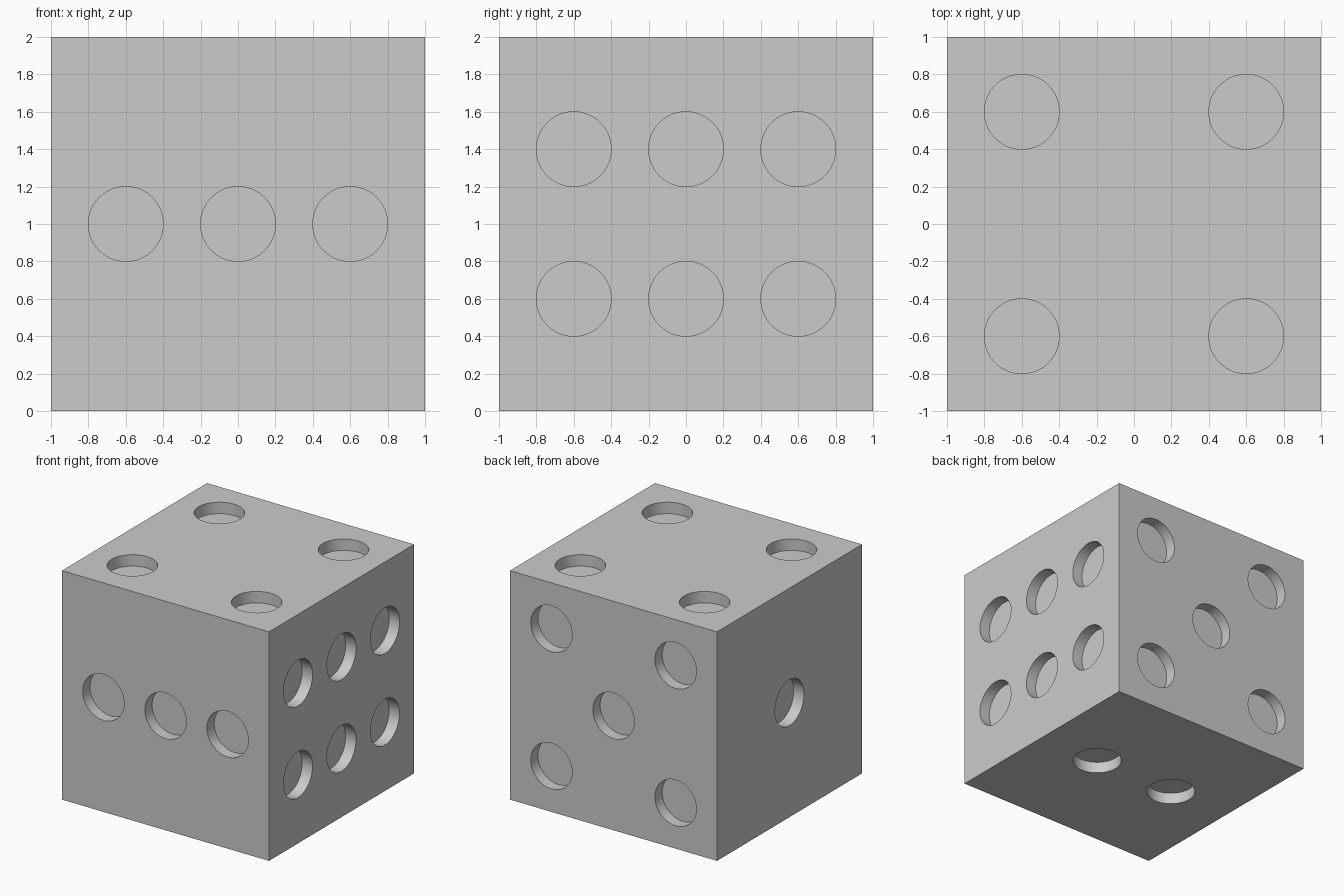
import bpy
import bmesh
from mathutils import Matrix, Vector

HALF, RADIUS, DEPTH, STEP = 1.0, 0.2, 0.1, 0.6

default = bpy.data.objects.get("Cube")
if default:
    bpy.data.objects.remove(default, do_unlink=True)

# Single plain colour
grey = bpy.data.materials.new("light_grey")
grey.use_nodes = True
colour = (0.6, 0.6, 0.6, 1.0)
grey.diffuse_color = colour
grey.node_tree.nodes["Principled BSDF"].inputs["Base Color"].default_value = colour


def add_object(name, bm):
    mesh = bpy.data.meshes.new(name)
    bm.to_mesh(mesh)
    bm.free()
    mesh.materials.append(grey)
    obj = bpy.data.objects.new(name, mesh)
    bpy.context.collection.objects.link(obj)
    return obj


# Die body standing on the ground
bm = bmesh.new()
bmesh.ops.create_cube(bm, size=2 * HALF, matrix=Matrix.Translation((0, 0, HALF)))
body = add_object("die_body", bm)

# Spot centres for each face, measured from the middle of the cube
S = (-STEP, STEP)
T = (-STEP, 0, STEP)
faces = {
    (-1, 0, 0): [(-HALF, 0, 0)],
    (0, 0, -1): [(x, 0, -HALF) for x in (-0.4, 0.4)],
    (0, -1, 0): [(x, -HALF, 0) for x in T],
    (0, 0, 1): [(x, y, HALF) for x in S for y in S],
    (0, 1, 0): [(0, HALF, 0)] + [(x, HALF, z) for x in S for z in S],
    (1, 0, 0): [(HALF, y, z) for y in T for z in (-0.4, 0.4)],
}

# Round cutters, half sunk into the faces
bm = bmesh.new()
for normal, centres in faces.items():
    turn = Vector(normal).to_track_quat("Z", "Y").to_matrix().to_4x4()
    for centre in centres:
        place = Matrix.Translation(Vector(centre) + Vector((0, 0, HALF)))
        bmesh.ops.create_cone(bm, cap_ends=True, segments=64, radius1=RADIUS,
                              radius2=RADIUS, depth=2 * DEPTH, matrix=place @ turn)
cutter = add_object("spot_cutters", bm)
cutter.hide_render = True

# Sink the spots into the body
cut = body.modifiers.new("spots", "BOOLEAN")
cut.operation = "DIFFERENCE"
cut.solver = "EXACT"
cut.object = cutter
bpy.ops.object.select_all(action="DESELECT")
body.select_set(True)
bpy.context.view_layer.objects.active = body
bpy.ops.object.modifier_apply(modifier=cut.name)
bpy.data.objects.remove(cutter, do_unlink=True)

# Round spot walls with crisp rims
bpy.ops.object.shade_smooth_by_angle()
